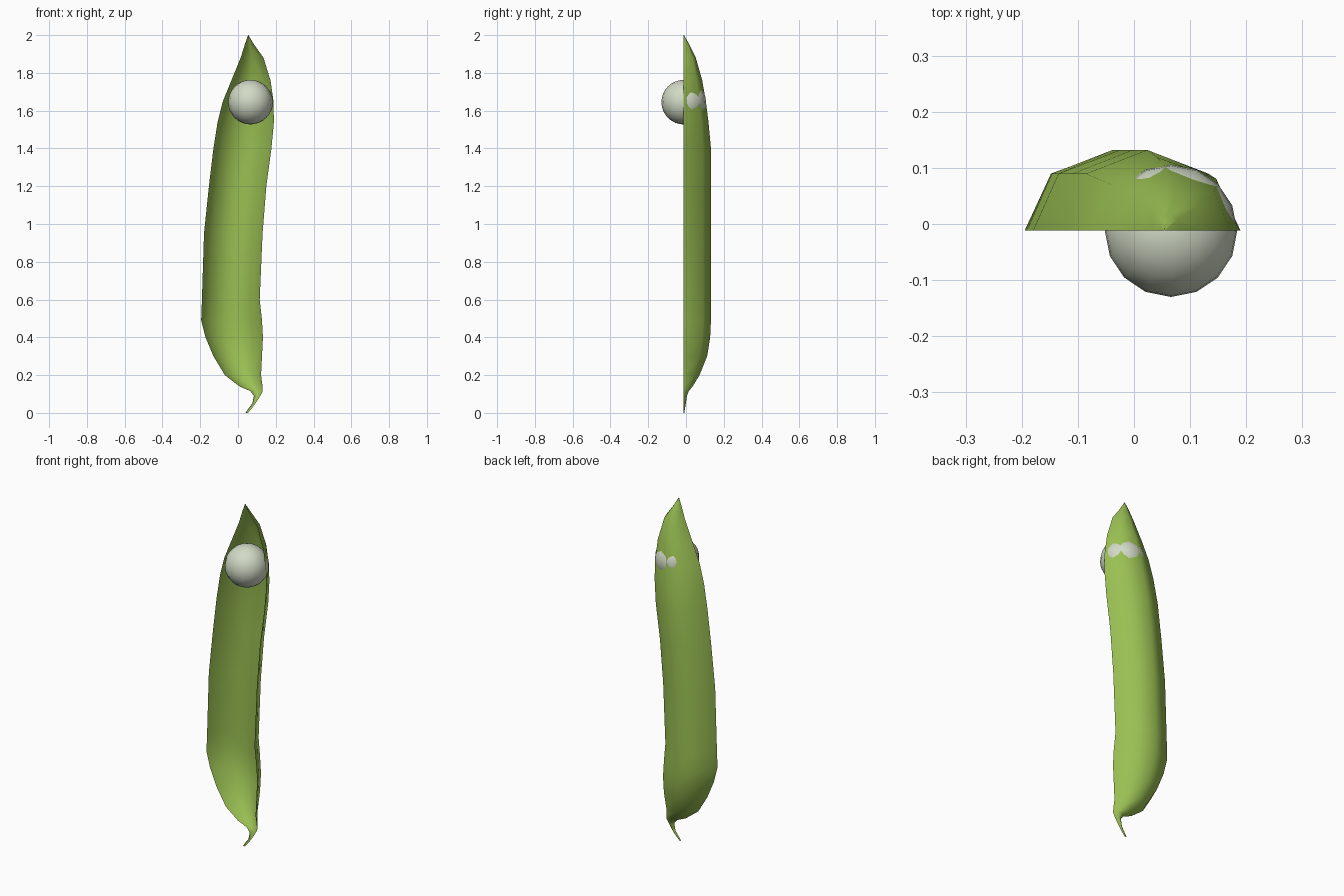
import bpy, bmesh, math


def material(name, rgb):
    m = bpy.data.materials.new(name)
    m.diffuse_color = (*rgb, 1)
    return m


green = material("pod green", (0.32, 0.52, 0.085))
pale = material("pale pea", (0.64, 0.70, 0.56))

FRONT = -0.012  # plane of the pod's open mouth

# Pod stations: height, left edge, right edge, depth behind the mouth
stations = [
    (0.00, 0.040, 0.052, 0.003), (0.025, 0.057, 0.074, 0.007),
    (0.05, 0.076, 0.092, 0.011), (0.09, 0.084, 0.118, 0.017),
    (0.115, 0.066, 0.131, 0.026), (0.14, 0.008, 0.130, 0.047),
    (0.20, -0.070, 0.122, 0.084), (0.30, -0.130, 0.127, 0.124),
    (0.40, -0.172, 0.132, 0.140), (0.49, -0.195, 0.127, 0.144),
    (0.60, -0.191, 0.115, 0.144), (0.95, -0.180, 0.130, 0.144),
    (1.20, -0.154, 0.150, 0.144), (1.40, -0.130, 0.177, 0.144),
    (1.54, -0.108, 0.190, 0.131), (1.65, -0.080, 0.188, 0.117),
    (1.76, -0.035, 0.172, 0.098), (1.88, 0.014, 0.135, 0.064),
    (1.95, 0.036, 0.085, 0.030), (2.00, 0.053, 0.055, 0.001),
]

# Pod: open half shell lofted from half-octagon sections
bm = bmesh.new()
rings = []
for z, left, right, depth in stations:
    cx, half = (left + right) / 2, (right - left) / 2
    rings.append([bm.verts.new((cx + half * math.cos(i * math.pi / 4),
                                FRONT + depth * math.sin(i * math.pi / 4), z))
                  for i in range(5)])
for low, high in zip(rings, rings[1:]):
    for i in range(4):
        bm.faces.new((low[i], low[i + 1], high[i + 1], high[i]))
for f in bm.faces:
    f.smooth = True
mesh = bpy.data.meshes.new("pod_shell")
bm.to_mesh(mesh)
bm.free()
mesh.materials.append(green)
bpy.context.collection.objects.link(bpy.data.objects.new("pod_shell", mesh))

# Single pea near the tip
bpy.ops.mesh.primitive_uv_sphere_add(segments=16, ring_count=16, radius=0.118,
                                     location=(0.066, FRONT, 1.645))
pea = bpy.context.object
pea.name = "pea"
pea.data.materials.append(pale)
bpy.ops.object.shade_smooth()
